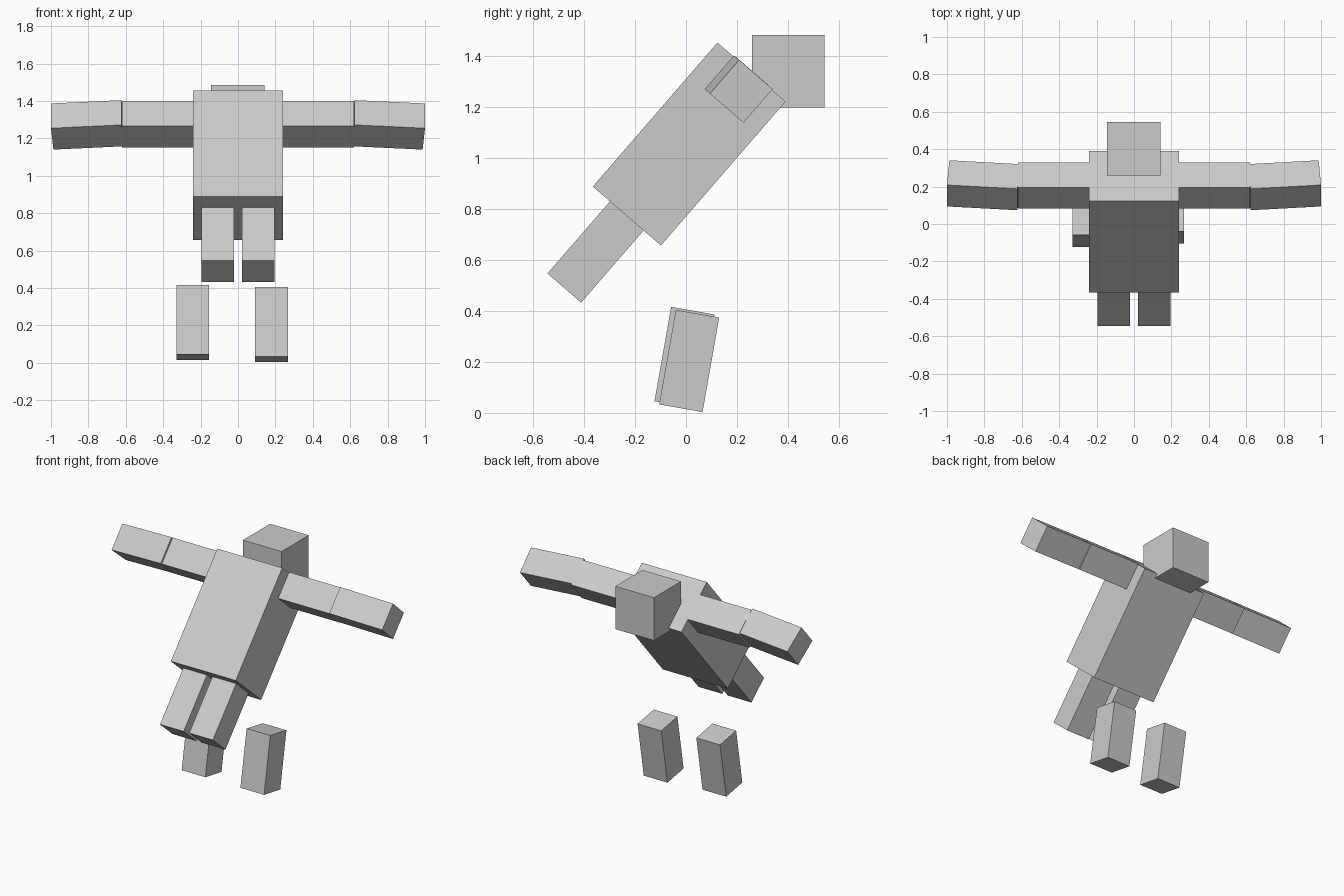
import bpy
import bmesh
from math import radians
from mathutils import Matrix, Vector

cube = bpy.data.objects.get("Cube")
if cube:
    bpy.data.objects.remove(cube, do_unlink=True)

# Single grey material
grey = bpy.data.materials.new("light_grey")
grey.use_nodes = True
colour = (0.6, 0.6, 0.6, 1)
grey.diffuse_color = colour
grey.node_tree.nodes["Principled BSDF"].inputs["Base Color"].default_value = colour


def block(name, centre, size, lean=0, swing=0):
    """Box leaning back about x, after swinging about its own upright axis."""
    bm = bmesh.new()
    bmesh.ops.create_cube(bm, size=1, matrix=Matrix.Diagonal((*size, 1)))
    mesh = bpy.data.meshes.new(name)
    bm.to_mesh(mesh)
    bm.free()
    mesh.materials.append(grey)
    obj = bpy.data.objects.new(name, mesh)
    bpy.context.collection.objects.link(obj)
    obj.matrix_world = (Matrix.Translation(Vector(centre))
                        @ Matrix.Rotation(radians(-lean), 4, 'X')
                        @ Matrix.Rotation(radians(swing), 4, 'Z'))
    return obj


LEAN = 40.9    # backward lean of the body
LIMB = 0.175   # limb thickness

# Body and head
block("torso", (0, 0.0125, 1.056), (0.48, 0.354, 0.748), LEAN)
block("head", (-0.002, 0.402, 1.342), (0.286, 0.286, 0.286))

# Arms and thighs, mirrored
for side, s in (("left", 1), ("right", -1)):
    block(side + "_upper_arm", (s * 0.43, 0.205, 1.275), (0.38, LIMB, LIMB), LEAN)
    block(side + "_forearm", (s * 0.805, 0.207, 1.272), (0.378, LIMB, LIMB), LEAN, s * 4.1)
    block(side + "_thigh", (s * 0.108, -0.355, 0.6325), (LIMB, LIMB, 0.376), LEAN)

# Detached lower legs
block("left_lower_leg", (0.179, 0.0125, 0.204), (LIMB, 0.173, 0.377), 10)
block("right_lower_leg", (-0.242, -0.006, 0.216), (LIMB, 0.173, 0.377), 10)
